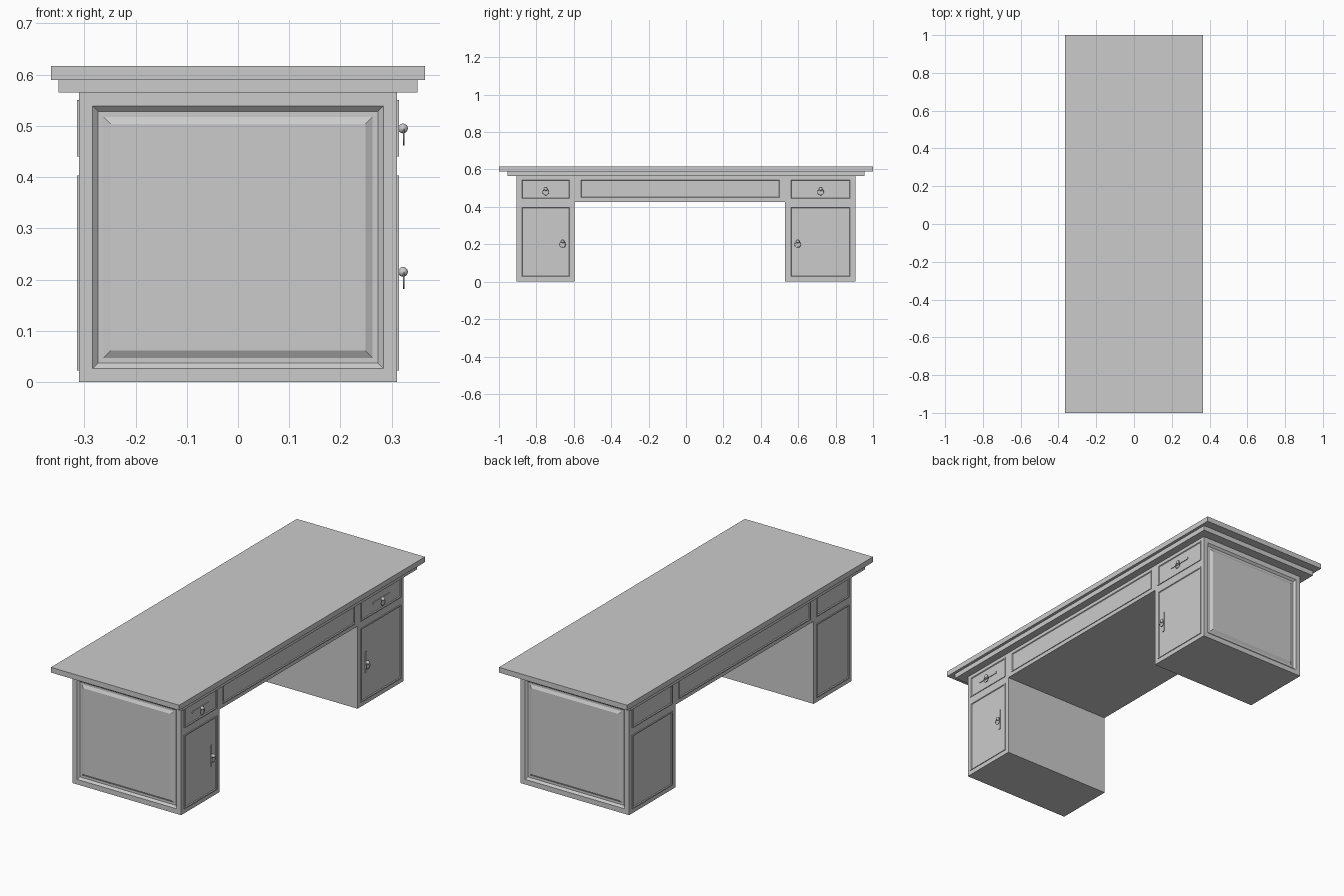
import bpy, bmesh
from math import pi
from mathutils import Matrix, Vector

if "Cube" in bpy.data.objects:
    bpy.data.objects.remove(bpy.data.objects["Cube"])


def finish(bm, name):
    bmesh.ops.recalc_face_normals(bm, faces=bm.faces)
    mesh = bpy.data.meshes.new(name)
    bm.to_mesh(mesh)
    bm.free()
    obj = bpy.data.objects.new(name, mesh)
    bpy.context.collection.objects.link(obj)
    return obj


def add_box(bm, lo, hi):
    lo, hi = Vector(lo), Vector(hi)
    m = Matrix.Translation((lo + hi) / 2) @ Matrix.Diagonal((*(hi - lo), 1))
    bmesh.ops.create_cube(bm, size=1, matrix=m)


def box(name, lo, hi):
    bm = bmesh.new()
    add_box(bm, lo, hi)
    return finish(bm, name)


# Raised panel with sloped border and a recessed line, on the +x or -x face
def panel(name, side, y0, y1, z0, z1, depth=0.004):
    bm = bmesh.new()
    xs = sorted((side * 0.305, side * (0.31 + depth)))
    add_box(bm, (xs[0], y0, z0), (xs[1], y1, z1))
    bm.normal_update()
    face = max(bm.faces, key=lambda f: f.normal.x * side)
    for t, d in ((0.008, 0), (0.004, -0.004)):
        bmesh.ops.inset_individual(bm, faces=[face], thickness=t, depth=d)
    finish(bm, name)


# Knob with back plate and hanging ring
def pull(name, y, z, vertical):
    bm = bmesh.new()
    hy, hz = (0.005, 0.055) if vertical else (0.065, 0.005)
    add_box(bm, (0.308, y - hy, z - hz), (0.3135, y + hy, z + hz))
    turn = Matrix.Rotation(pi / 2, 4, 'Y')
    bmesh.ops.create_cone(bm, cap_ends=True, segments=12, radius1=0.004, radius2=0.004,
                          depth=0.016, matrix=Matrix.Translation((0.314, y, z)) @ turn)
    bmesh.ops.create_uvsphere(bm, u_segments=16, v_segments=10, radius=0.0095,
                              matrix=Matrix.Translation((0.322, y, z)))
    obj = finish(bm, name)
    bpy.ops.mesh.primitive_torus_add(major_radius=0.016, minor_radius=0.0015,
                                     major_segments=24, minor_segments=6,
                                     location=(0.3235, y, z - 0.016), rotation=(0, pi / 2, 0))
    ring = bpy.context.object
    ring.name = name + "_ring"
    for o in (obj, ring):
        bpy.ops.object.select_all(action='DESELECT')
        o.select_set(True)
        bpy.context.view_layer.objects.active = o
        bpy.ops.object.shade_smooth_by_angle()


# Desk top and moulding below it
box("desk_top", (-0.365, -1, 0.59), (0.365, 1, 0.617))
box("top_moulding", (-0.35, -0.955, 0.565), (0.35, 0.955, 0.59))

# Body: kneehole outline extruded across, with stepped panels cut in both ends
outline = [(-0.905, 0), (-0.595, 0), (-0.595, 0.425), (0.53, 0.425),
           (0.53, 0), (0.905, 0), (0.905, 0.565), (-0.905, 0.565)]
bm = bmesh.new()
base = bm.faces.new([bm.verts.new((-0.31, y, z)) for y, z in outline])
ext = bmesh.ops.extrude_face_region(bm, geom=[base], use_keep_orig=True)
bmesh.ops.translate(bm, vec=(0.62, 0, 0),
                    verts=[v for v in ext["geom"] if isinstance(v, bmesh.types.BMVert)])
bmesh.ops.recalc_face_normals(bm, faces=bm.faces)
ends = [f for f in bm.faces if abs(f.calc_center_median().y) > 0.9]
for t, d in ((0.037, 0), (0.015, -0.01), (0.015, 0), (0.02, 0.008)):
    bmesh.ops.inset_individual(bm, faces=ends, thickness=t, depth=d)
finish(bm, "desk_body")

# Drawer, door and apron panels on both long sides
for side, label in ((1, "knob_side"), (-1, "plain_side")):
    for y0, y1, end in ((-0.883, -0.617, "near"), (0.555, 0.883, "far")):
        panel(f"{end}_drawer_{label}", side, y0, y1, 0.44, 0.55)
        panel(f"{end}_door_{label}", side, y0, y1, 0.023, 0.403)
    panel(f"apron_panel_{label}", side, -0.567, 0.505, 0.445, 0.55)

# Pulls
for y_drawer, y_door, end in ((-0.75, -0.66, "near"), (0.72, 0.597, "far")):
    pull(f"{end}_drawer_pull", y_drawer, 0.495, False)
    pull(f"{end}_door_pull", y_door, 0.215, True)
